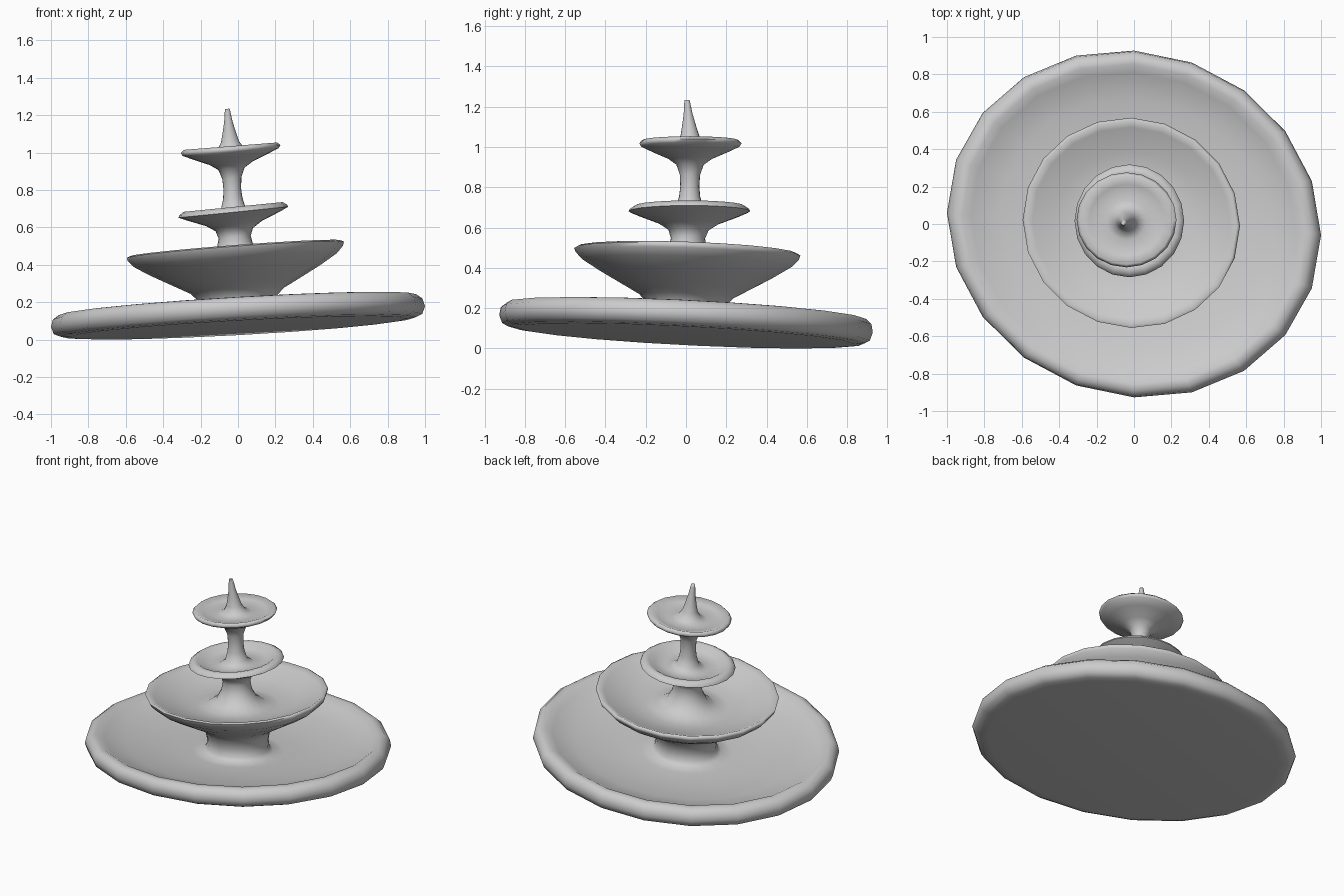
import bpy, bmesh
from math import cos, sin, tau

SIDES = 20

# Lean of the worn stone: height, centre x, centre y, slope x, slope y, y stretch, y shear
LEAN = [
    (0.13, 0.0, 0.0, 0.052, -0.047, 0.927, -0.06),
    (0.48, -0.014, 0.006, 0.073, -0.035, 0.965, -0.03),
    (0.69, -0.025, 0.017, 0.10, 0.0, 1.03, 0.0),
    (1.03, -0.04, 0.022, 0.08, 0.0, 0.95, 0.0),
    (1.24, -0.057, 0.005, 0.06, 0.0, 1.0, 0.0),
]

# Lathe profiles: radius, height
basin = [(0.90, 0.070), (0.95, 0.075), (0.985, 0.09), (1.0, 0.13), (0.988, 0.17),
         (0.955, 0.194), (0.915, 0.197), (0.87, 0.17), (0.72, 0.13), (0.5, 0.102),
         (0.3, 0.09), (0.23, 0.096)]
large_bowl = [(0.205, 0.12), (0.2, 0.17), (0.212, 0.23), (0.25, 0.268), (0.32, 0.305),
              (0.45, 0.375), (0.54, 0.43), (0.575, 0.467), (0.581, 0.487), (0.565, 0.495),
              (0.53, 0.478), (0.4, 0.43), (0.27, 0.4), (0.19, 0.408), (0.13, 0.445)]
middle_bowl = [(0.098, 0.5), (0.086, 0.555), (0.10, 0.595), (0.15, 0.628), (0.25, 0.668),
               (0.293, 0.688), (0.288, 0.7), (0.265, 0.716), (0.24, 0.712), (0.2, 0.685),
               (0.11, 0.672), (0.068, 0.7)]
top_bowl = [(0.052, 0.76), (0.047, 0.81), (0.051, 0.87), (0.07, 0.92), (0.115, 0.95),
            (0.2, 0.985), (0.257, 1.01), (0.267, 1.026), (0.25, 1.041), (0.2, 1.022),
            (0.11, 1.01), (0.07, 1.028)]
spire = [(0.048, 1.065), (0.034, 1.12), (0.022, 1.175), (0.015, 1.225), (0.012, 1.241)]


def lean_at(h):
    h = max(LEAN[0][0], min(LEAN[-1][0], h))
    for a, b in zip(LEAN, LEAN[1:]):
        if h <= b[0]:
            t = (h - a[0]) / (b[0] - a[0])
            return [u + (v - u) * t for u, v in zip(a[1:], b[1:])]


def point(r, h, ang):
    cx, cy, sx, sy, stretch, shear = lean_at(h)
    dx = r * cos(ang)
    dy = r * (stretch * sin(ang) + shear * cos(ang))
    return (cx + dx, cy + dy, h + sx * dx + sy * dy)


# One continuous turned body: basin, three bowls, spire
bm = bmesh.new()
rings = []
for r, h in basin + large_bowl + middle_bowl + top_bowl + spire:
    rings.append([bm.verts.new(point(r, h, tau * i / SIDES)) for i in range(SIDES)])
for lo, hi in zip(rings, rings[1:]):
    for i in range(SIDES):
        j = (i + 1) % SIDES
        bm.faces.new((lo[i], lo[j], hi[j], hi[i]))
bm.faces.new(rings[0][::-1])
bm.faces.new(rings[-1])
bmesh.ops.recalc_face_normals(bm, faces=bm.faces)

# Stand on the ground
low = min(v.co.z for v in bm.verts)
bmesh.ops.translate(bm, verts=bm.verts, vec=(0, 0, -low))

mesh = bpy.data.meshes.new("tiered_fountain")
bm.to_mesh(mesh)
bm.free()
obj = bpy.data.objects.new("tiered_fountain", mesh)
bpy.context.collection.objects.link(obj)
bpy.context.view_layer.objects.active = obj
obj.select_set(True)
bpy.ops.object.shade_smooth_by_angle(angle=1.4)
